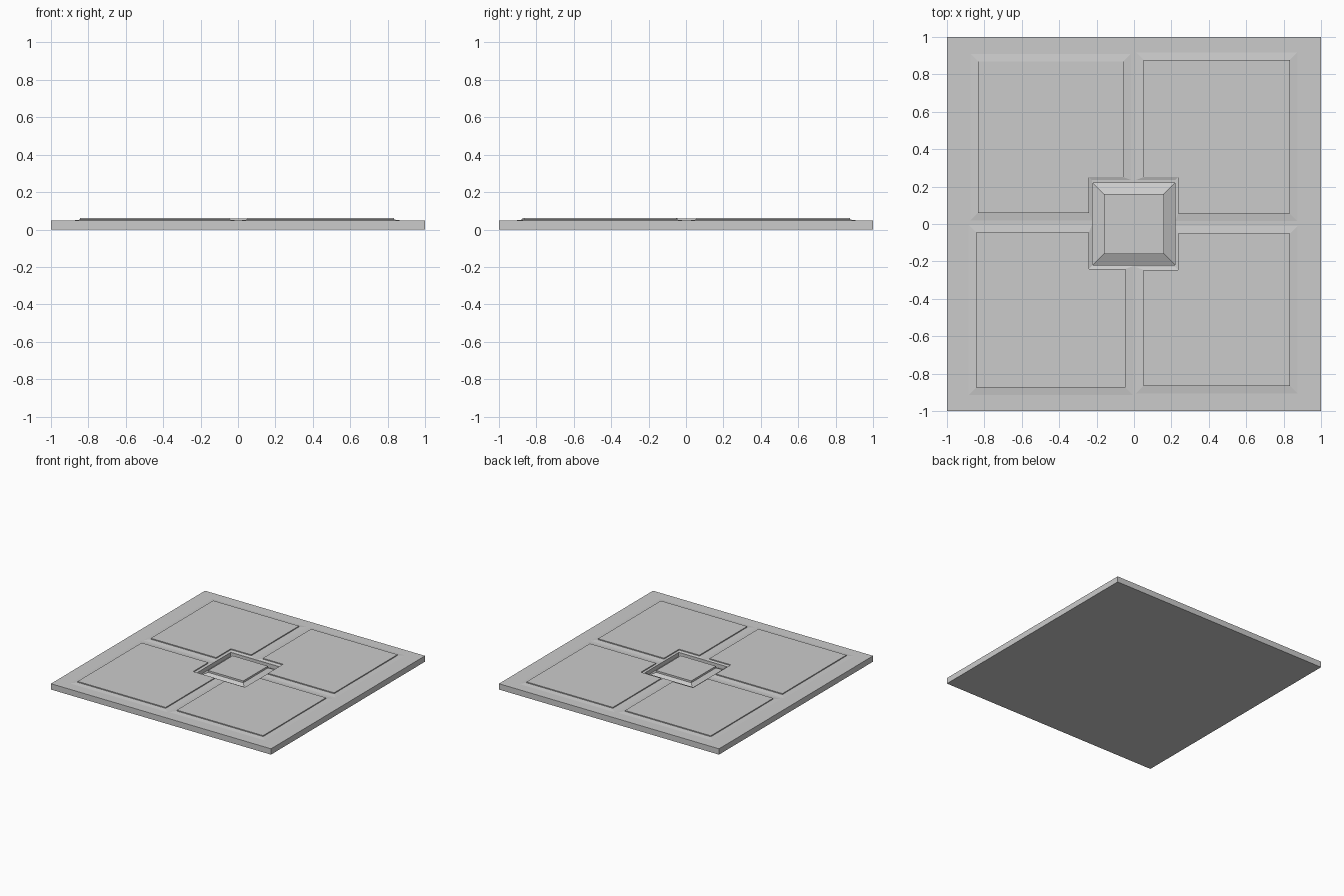
import bpy, bmesh

if "Cube" in bpy.data.objects:
    bpy.data.objects.remove(bpy.data.objects["Cube"])


def loft(name, rings):
    """Join equal-length rings of points into a closed solid."""
    bm = bmesh.new()
    loops = [[bm.verts.new(p) for p in ring] for ring in rings]
    n = len(loops[0])
    for a, b in zip(loops, loops[1:]):
        for i in range(n):
            j = (i + 1) % n
            bm.faces.new((a[i], a[j], b[j], b[i]))
    bm.faces.new(loops[0][::-1])
    bm.faces.new(loops[-1])
    bmesh.ops.recalc_face_normals(bm, faces=bm.faces)
    mesh = bpy.data.meshes.new(name)
    bm.to_mesh(mesh)
    bm.free()
    obj = bpy.data.objects.new(name, mesh)
    bpy.context.collection.objects.link(obj)
    return obj


def square(r, z):
    return [(-r, -r, z), (r, -r, z), (r, r, z), (-r, r, z)]


def notched(sx, sy, x0, x1, y0, y1, nx, ny, grow, z):
    """Square outline with its inner corner cut away, mirrored by sx and sy."""
    g = grow
    h = min(grow, 0.015)  # the lip stays clear of the central pit
    pts = [(nx - h, y0 - g), (x1 + g, y0 - g), (x1 + g, y1 + g),
           (x0 - g, y1 + g), (x0 - g, ny - h), (nx - h, ny - h)]
    return [(sx * x, sy * y, z) for x, y in pts]


# Base slab with a square pit and a sloped block rising inside it
loft("base_slab", [square(r, z) for r, z in (
    (1.0, 0.0), (1.0, 0.048), (0.22, 0.048), (0.22, 0.015),
    (0.16, 0.045), (0.16, 0.06))])

# Four raised panels, each on a shallow sloped skirt
panels = {
    "panel_back_left": (-1, 1, 0.055, 0.835, 0.06, 0.87, 0.24, 0.25),
    "panel_back_right": (1, 1, 0.05, 0.835, 0.055, 0.878, 0.235, 0.25),
    "panel_front_left": (-1, -1, 0.045, 0.845, 0.045, 0.875, 0.24, 0.24),
    "panel_front_right": (1, -1, 0.05, 0.835, 0.05, 0.866, 0.235, 0.245),
}
for name, dims in panels.items():
    loft(name, [notched(*dims, grow, z) for grow, z in (
        (0.04, 0.04), (0.04, 0.048), (0.0, 0.053), (0.0, 0.061))])
